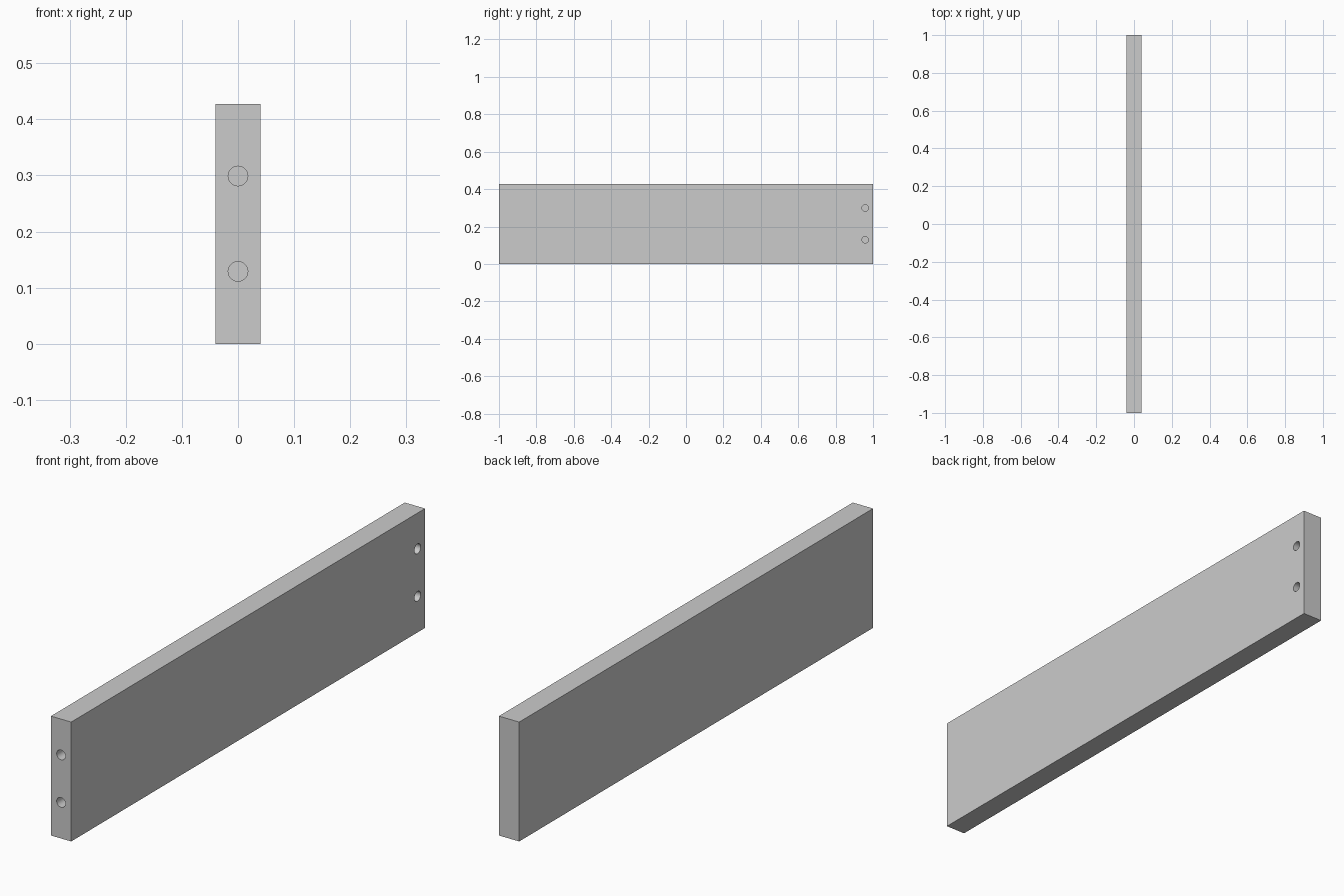
import bpy
from math import pi

if "Cube" in bpy.data.objects:
    bpy.data.objects.remove(bpy.data.objects["Cube"])

THICK, LENGTH, HEIGHT = 0.08, 2.0, 0.427
HOLE_R = 0.0175
HOLE_HEIGHTS = (0.129, 0.299)
SIDE_DEPTH, END_DEPTH = 0.054, 0.1

# Plain rectangular board
bpy.ops.mesh.primitive_cube_add(size=1, location=(0, 0, HEIGHT / 2))
board = bpy.context.object
board.name = "board"
board.dimensions = (THICK, LENGTH, HEIGHT)
bpy.ops.object.transform_apply(location=False, rotation=False, scale=True)


def drill(name, location, rotation, depth):
    """Cut a blind dowel hole; the drill is centred on the board surface."""
    bpy.ops.mesh.primitive_cylinder_add(
        vertices=32, radius=HOLE_R, depth=2 * depth,
        location=location, rotation=rotation)
    cutter = bpy.context.object
    cutter.name = name
    cutter.hide_render = True
    cutter.hide_set(True)
    cut = board.modifiers.new(name, 'BOOLEAN')
    cut.operation = 'DIFFERENCE'
    cut.solver = 'EXACT'
    cut.object = cutter


# Two dowel holes in the front end, two in the right face near the back
for i, z in enumerate(HOLE_HEIGHTS, 1):
    drill(f"end_hole_cutter_{i}", (0, -LENGTH / 2, z), (pi / 2, 0, 0), END_DEPTH)
    drill(f"side_hole_cutter_{i}", (THICK / 2, 0.958, z), (0, pi / 2, 0), SIDE_DEPTH)

# Smooth the hole walls, keep the board edges sharp
bpy.context.view_layer.objects.active = board
bpy.ops.object.select_all(action='DESELECT')
board.select_set(True)
for mod in list(board.modifiers):
    bpy.ops.object.modifier_apply(modifier=mod.name)
bpy.ops.object.shade_smooth_by_angle()
for obj in list(bpy.data.objects):
    if obj is not board:
        bpy.data.objects.remove(obj)
